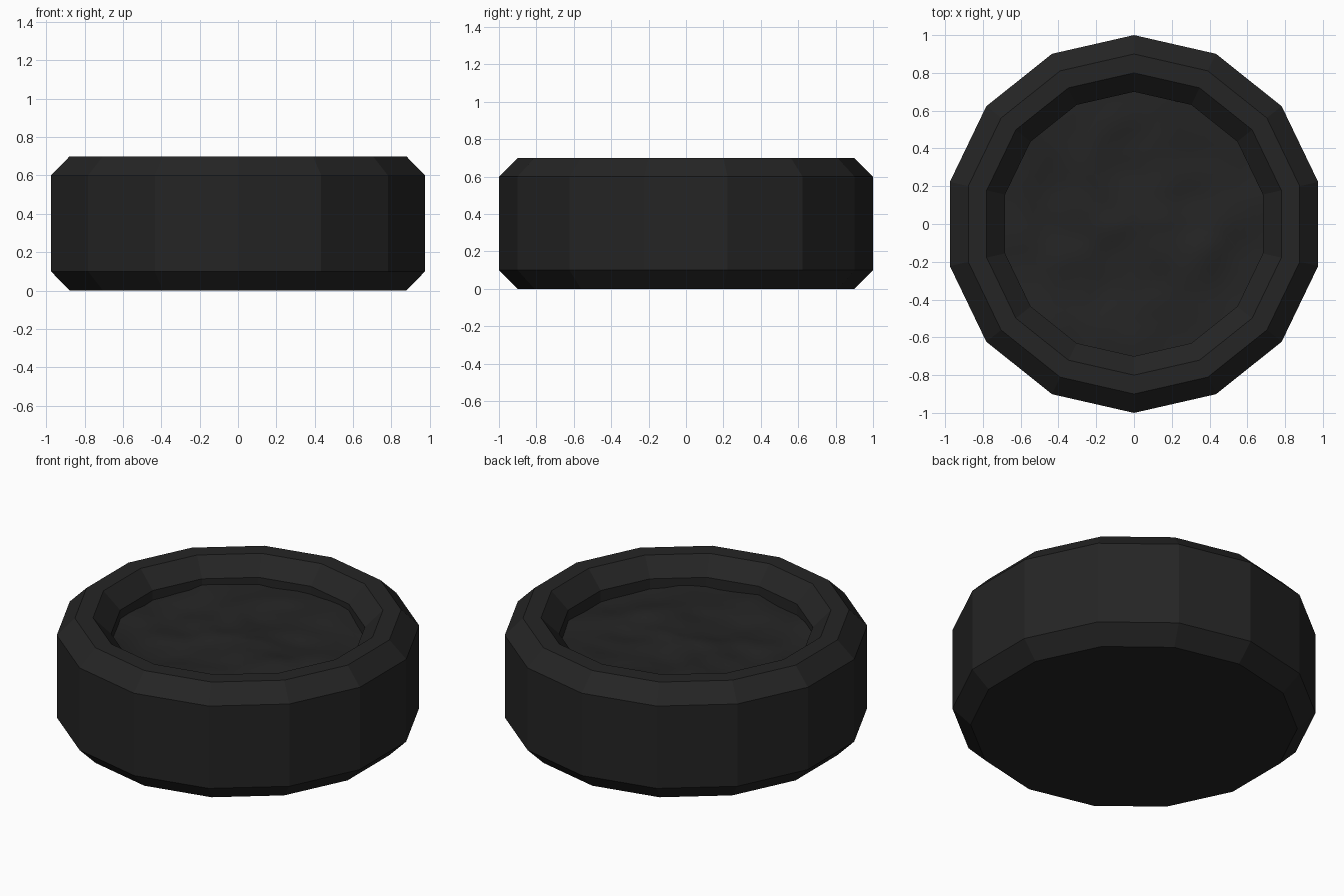
import bpy, bmesh, math
from mathutils import Vector, noise

if "Cube" in bpy.data.objects:
    bpy.data.objects.remove(bpy.data.objects["Cube"])

SIDES = 14


def material(name, v):
    m = bpy.data.materials.new(name)
    m.diffuse_color = (v, v, v, 1)
    m.use_nodes = True
    m.node_tree.nodes["Principled BSDF"].inputs["Base Color"].default_value = m.diffuse_color
    return m


def finish(bm, name, mat, smooth):
    bmesh.ops.recalc_face_normals(bm, faces=bm.faces)
    me = bpy.data.meshes.new(name)
    for f in bm.faces:
        f.smooth = smooth
    bm.to_mesh(me)
    bm.free()
    me.materials.append(mat)
    ob = bpy.data.objects.new(name, me)
    bpy.context.collection.objects.link(ob)
    return ob


black = material("matte black", 0.018)

# Bevelled 14-sided body with a sunken top
profile = [(0.9, 0), (1, 0.1), (1, 0.6), (0.9, 0.7), (0.8, 0.7), (0.7, 0.6), (0.7, 0.48)]
bm = bmesh.new()
rings = []
for r, z in profile:
    rings.append([bm.verts.new((r * math.sin(2 * math.pi * k / SIDES),
                                r * math.cos(2 * math.pi * k / SIDES), z))
                  for k in range(SIDES)])
for a, b in zip(rings, rings[1:]):
    for k in range(SIDES):
        j = (k + 1) % SIDES
        bm.faces.new((a[k], a[j], b[j], b[k]))
bm.faces.new(rings[0])
bm.faces.new(rings[-1])
finish(bm, "puck_body", black, False)


# Gently rippled filling in the recess
def ripple(x, y):
    return 0.545 + 0.035 * noise.noise(Vector((x * 3.2, y * 3.2, 4.7))) \
        + 0.012 * noise.noise(Vector((x * 7, y * 7, 1.3)))


bm = bmesh.new()
STEPS, SUB = 14, 4
n = SIDES * SUB
rows = []
for i in range(1, STEPS + 1):
    row = []
    for k in range(n):
        s, t = divmod(k, SUB)
        a, b = (Vector((math.sin(2 * math.pi * q / SIDES), math.cos(2 * math.pi * q / SIDES)))
                for q in (s, s + 1))
        p = a.lerp(b, t / SUB) * 0.7 * i / STEPS
        row.append(bm.verts.new((p.x, p.y, ripple(p.x, p.y))))
    rows.append(row)
centre = bm.verts.new((0, 0, ripple(0, 0)))
for k in range(n):
    j = (k + 1) % n
    bm.faces.new((centre, rows[0][j], rows[0][k]))
    for a, b in zip(rows, rows[1:]):
        bm.faces.new((a[k], a[j], b[j], b[k]))
bmesh.ops.recalc_face_normals(bm, faces=bm.faces)
if centre.normal.z < 0 or sum(f.normal.z for f in bm.faces) < 0:
    bmesh.ops.reverse_faces(bm, faces=bm.faces)
finish(bm, "rippled_filling", black, True)
